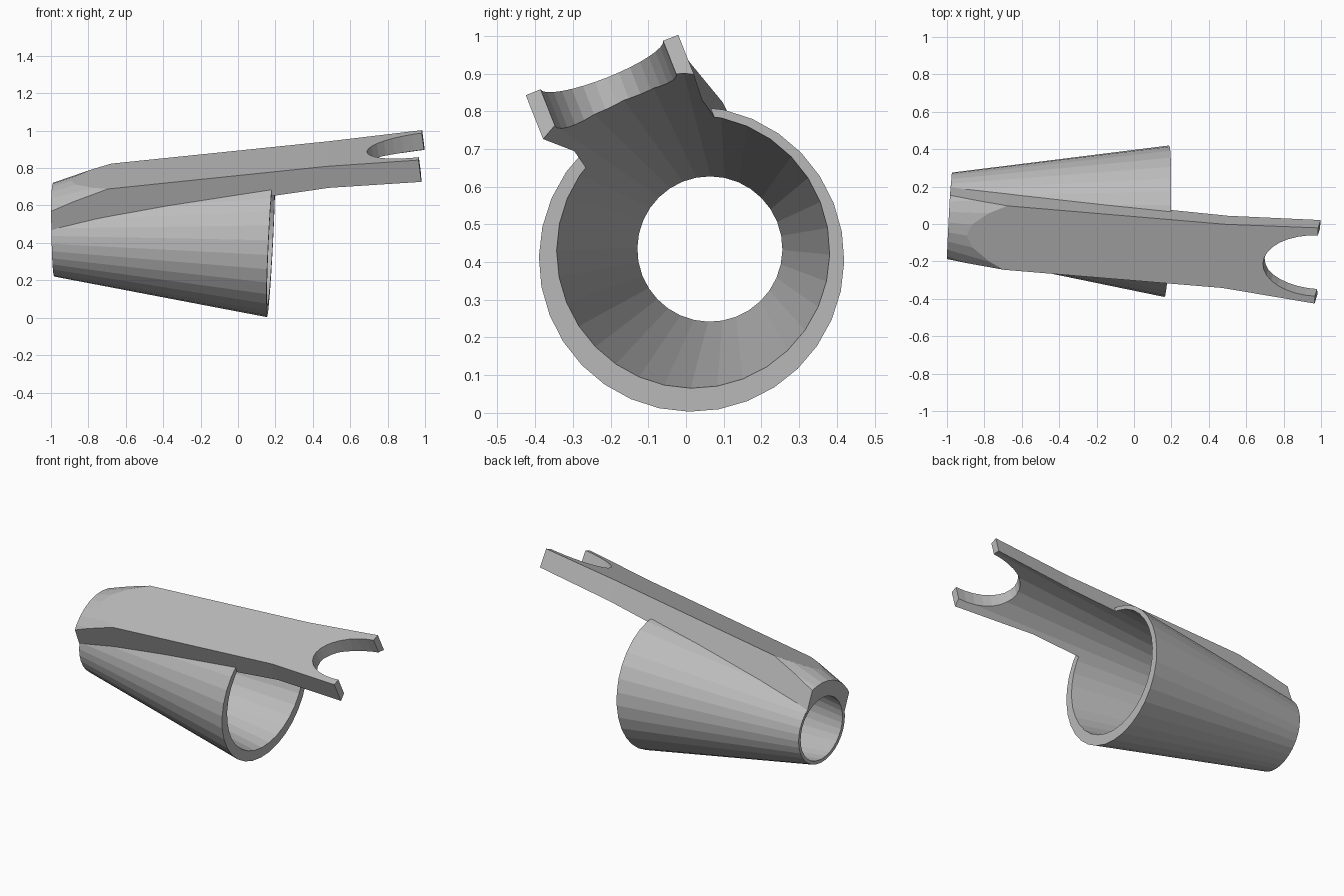
import bpy, bmesh, math

cube = bpy.data.objects.get("Cube")
if cube:
    bpy.data.objects.remove(cube, do_unlink=True)

grey = bpy.data.materials.new("plain grey")
grey.use_nodes = True
GREY = (0.5, 0.5, 0.5, 1)
grey.diffuse_color = GREY
grey.node_tree.nodes["Principled BSDF"].inputs["Base Color"].default_value = GREY

ROLL = math.radians(21.6)
SIDES = 32


def world(x, s, u):
    """Rolled frame: s runs across the handle, u runs up out of it."""
    c, n = math.cos(ROLL), math.sin(ROLL)
    return (x, c * s - n * u, n * s + c * u)


def loft(name, rings):
    """Skin matching rings of (x, s, u) points and cap both ends."""
    bm = bmesh.new()
    loops = [[bm.verts.new(world(*p)) for p in ring] for ring in rings]
    for a, b in zip(loops, loops[1:]):
        for i in range(len(a)):
            j = (i + 1) % len(a)
            bm.faces.new((a[i], a[j], b[j], b[i]))
    bm.faces.new(loops[0])
    bm.faces.new(loops[-1])
    bmesh.ops.recalc_face_normals(bm, faces=bm.faces)
    mesh = bpy.data.meshes.new(name)
    bm.to_mesh(mesh)
    bm.free()
    mesh.materials.append(grey)
    obj = bpy.data.objects.new(name, mesh)
    bpy.context.collection.objects.link(obj)
    return obj


def circle(x, s, u, r, tilt_s=0, tilt_u=0):
    ring = []
    for i in range(SIDES):
        a = math.tau * i / SIDES
        ds, du = r * math.cos(a), r * math.sin(a)
        ring.append((x + tilt_s * ds + tilt_u * du, s + ds, u + du))
    return ring


def section(x, s, half, top, lean):
    low = 0.43
    return [(x + 0.045 * ds + lean * (u - top), s + ds, u)
            for ds, u in ((-half, low), (half, low), (half, top), (-half, top))]


def combine(target, other, operation):
    mod = target.modifiers.new(operation.lower(), 'BOOLEAN')
    mod.operation = operation
    mod.solver = 'EXACT'
    mod.object = other
    bpy.context.view_layer.objects.active = target
    bpy.ops.object.modifier_apply(modifier=mod.name)
    bpy.data.objects.remove(other, do_unlink=True)


# Tapered sleeve
sleeve = loft("sleeve_with_forked_handle", [
    circle(-0.985, 0.217, 0.380, 0.213, 0.047, -0.03),
    circle(0.175, 0.164, 0.374, 0.405, 0.047, 0.035)])

# Handle bar, flaring toward the fork
handle = loft("handle", [
    section(-0.995, 0.219, 0.184, 0.690, -0.03),
    section(-0.695, 0.210, 0.184, 0.729, -0.08),
    section(0.480, 0.163, 0.183, 0.878, -0.12),
    section(0.975, 0.1325, 0.2175, 0.940, -0.12)])

# Rounded bevel on the narrow end of the handle
bevel = loft("bevel_cone", [
    circle(-1.2, 0.225, 0.382, 0.211),
    circle(1.2, 0.12, 0.382, 1.075)])
combine(handle, bevel, 'INTERSECT')
combine(sleeve, handle, 'UNION')

# Bore through the sleeve, also hollowing the handle's underside
bore = loft("bore", [
    circle(-1.1, 0.222, 0.381, 0.176),
    circle(1.15, 0.135, 0.395, 0.505)])
combine(sleeve, bore, 'DIFFERENCE')

# Fork notch
notch = loft("notch", [
    [(0.98 - 0.12 * (u - 0.94) + 0.295 * math.cos(a) + 0.045 * 0.175 * math.sin(a),
      0.132 + 0.175 * math.sin(a), u)
     for a in (math.tau * i / SIDES for i in range(SIDES))]
    for u in (0.6, 1.1)])
combine(sleeve, notch, 'DIFFERENCE')
